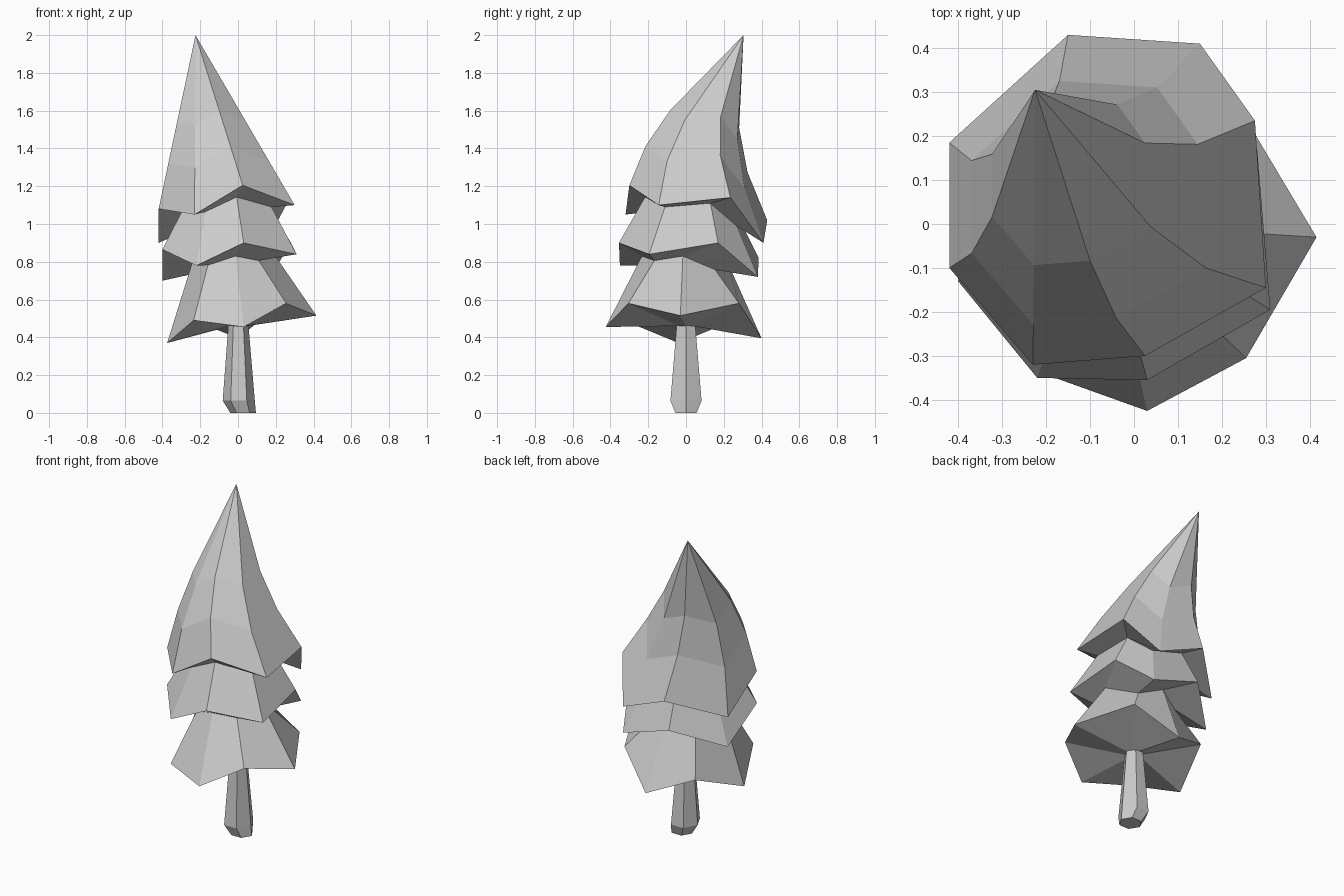
import bpy
from math import cos, sin, pi
from mathutils import Vector

if "Cube" in bpy.data.objects:
    bpy.data.objects.remove(bpy.data.objects["Cube"])

# Drooping skirt rims, eight corners each, counter-clockwise from the front
TOP_RIM = [(.025, -.30, 1.205), (.30, -.145, 1.10), (.275, .235, 1.14), (.15, .41, .90),
           (-.15, .43, 1.02), (-.42, .185, .90), (-.42, -.10, 1.08), (-.23, -.32, 1.05)]
MID_RIM = [(.03, -.355, .90), (.31, -.195, .84), (.28, .17, .90), (.17, .38, .72),
           (-.15, .385, .82), (-.40, .16, .70), (-.40, -.13, .865), (-.22, -.35, .78)]
LOW_RIM = [(.03, -.425, .455), (.255, -.305, .58), (.415, -.03, .515), (.23, .28, .58),
           (0, .40, .395), (-.26, .28, .50), (-.375, -.04, .37), (-.235, -.33, .49)]
APEX = Vector((-.225, .305, 2.0))


def loft(name, rings, tip=None):
    """Skin a stack of equal rings, bottom to top, ending in a tip or a cap."""
    n = len(rings[0])
    verts = [Vector(p) for ring in rings for p in ring]
    faces = [(r * n + i, r * n + (i + 1) % n, (r + 1) * n + (i + 1) % n, (r + 1) * n + i)
             for r in range(len(rings) - 1) for i in range(n)]
    faces.append(tuple(reversed(range(n))))
    last = (len(rings) - 1) * n
    if tip is not None:
        verts.append(tip)
        faces += [(last + i, last + (i + 1) % n, len(verts) - 1) for i in range(n)]
    else:
        faces.append(tuple(range(last, last + n)))
    mesh = bpy.data.meshes.new(name)
    mesh.from_pydata(verts, [], faces)
    obj = bpy.data.objects.new(name, mesh)
    bpy.context.collection.objects.link(obj)
    return obj


def circle(n, x, rx, ry, z, start):
    return [(x + rx * cos(start + 2 * pi * i / n), ry * sin(start + 2 * pi * i / n), z)
            for i in range(n)]


def neck(rim, above, scale, shift, za, zb):
    """Pinched ring where one skirt tucks under the next."""
    return [(p[0] * scale + shift[0], p[1] * scale + shift[1], za * q[2] + zb)
            for p, q in zip(rim, above)]


def bent(t, sag):
    """Ring on the way to the apex, sagging forward so the tip curls back."""
    return [Vector(p).lerp(APEX, t) + Vector((0, sag, 0)) for p in TOP_RIM]


# Foliage: three skirts with undersides and a bent tip
loft("foliage", [
    circle(8, 0, .05, .05, .46, -pi / 2),
    LOW_RIM,
    neck(LOW_RIM, MID_RIM, .55, (-.03, 0), .4, .47),
    MID_RIM,
    neck(MID_RIM, TOP_RIM, .66, (-.027, .017), .5, .54),
    TOP_RIM,
    bent(.26, -.072),
    bent(.50, -.086),
], APEX)

# Trunk: tapered six-sided post with a chamfered foot
loft("trunk", [
    circle(6, .027, .068, .065, 0, 0),
    circle(6, .004, .085, .095, .065, 0),
    circle(6, .002, .052, .055, .48, 0),
])
